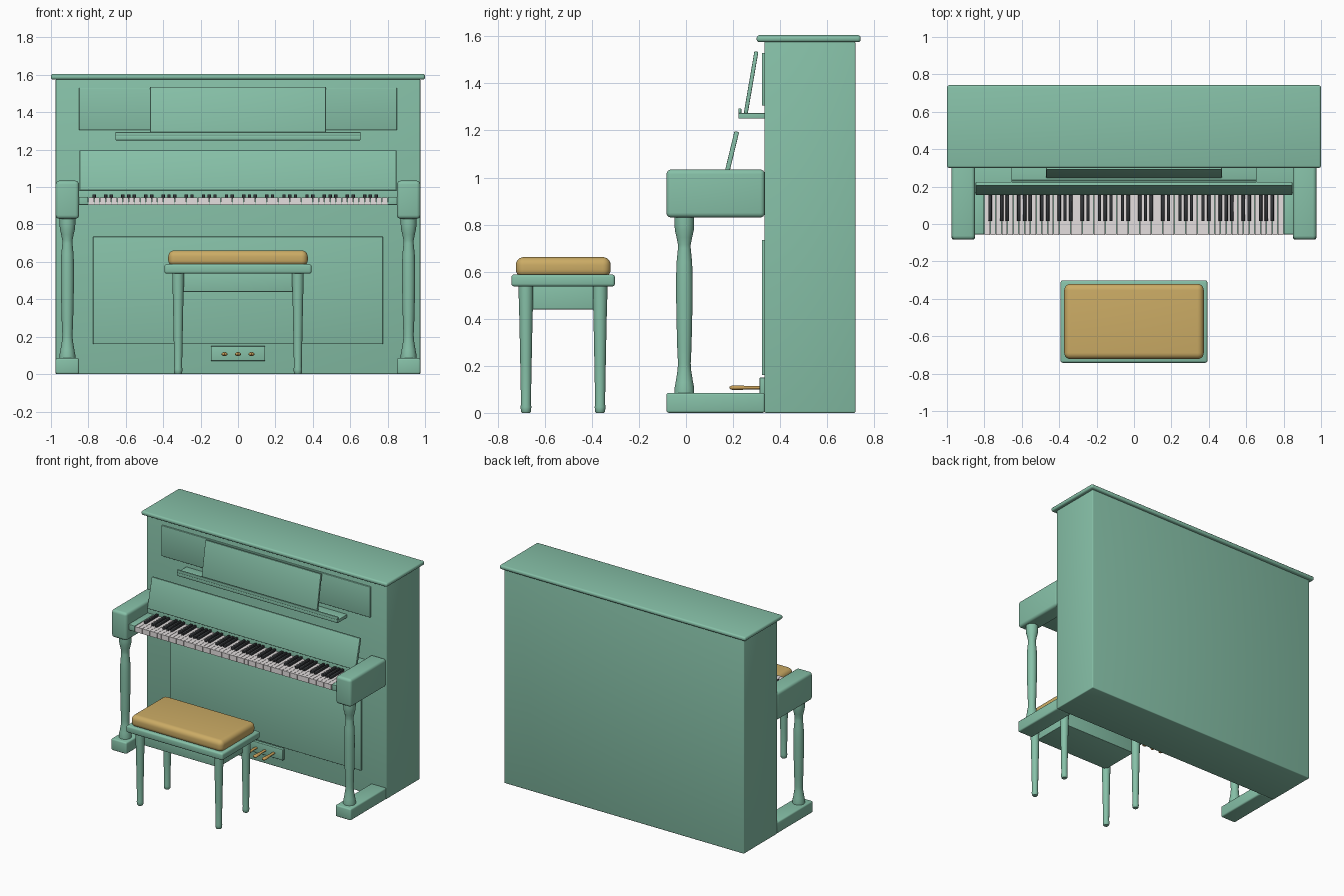
import bpy, bmesh, math
from mathutils import Matrix, Vector

if "Cube" in bpy.data.objects:
    bpy.data.objects.remove(bpy.data.objects["Cube"])


def material(name, rgb):
    m = bpy.data.materials.new(name)
    m.diffuse_color = (*rgb, 1)
    m.use_nodes = True
    m.node_tree.nodes["Principled BSDF"].inputs["Base Color"].default_value = m.diffuse_color
    return m


GREEN = material("soft green paint", (0.24, 0.53, 0.39))
GOLD = material("mustard fabric", (0.60, 0.41, 0.13))
BRASS = material("brass", (0.58, 0.35, 0.10))
IVORY = material("key white", (0.78, 0.74, 0.74))
BLACK = material("key black", (0.03, 0.033, 0.037))


def finish(name, bm, mat, bevel=0, segments=3):
    bmesh.ops.recalc_face_normals(bm, faces=bm.faces)
    mesh = bpy.data.meshes.new(name)
    bm.to_mesh(mesh)
    bm.free()
    mesh.materials.append(mat)
    obj = bpy.data.objects.new(name, mesh)
    bpy.context.collection.objects.link(obj)
    if bevel:
        mod = obj.modifiers.new("rounded edges", 'BEVEL')
        mod.width, mod.segments = bevel, segments
        mod.limit_method = 'ANGLE'
    mesh.shade_smooth()
    mesh.set_sharp_from_angle(angle=math.radians(40 if not bevel else 100))
    return obj


def add_box(bm, x, y, z, tilt=0):
    """Box from (min, max) ranges, leaned back about its centre."""
    c = Vector((sum(x) / 2, sum(y) / 2, sum(z) / 2))
    s = (x[1] - x[0], y[1] - y[0], z[1] - z[0])
    bmesh.ops.create_cube(bm, size=1, matrix=Matrix.Translation(c)
                          @ Matrix.Rotation(-tilt, 4, 'X') @ Matrix.Diagonal((*s, 1)))


def box(name, x, y, z, bevel=0, mat=GREEN, tilt=0, segments=3):
    bm = bmesh.new()
    add_box(bm, x, y, z, tilt)
    return finish(name, bm, mat, bevel, segments)


def lathe(name, profile, matrix, mat=GREEN, steps=28):
    """Spin (radius, height) points round z, then place with the matrix."""
    bm = bmesh.new()
    pts = [(0, profile[0][1])] + profile + [(0, profile[-1][1])]
    vs = [bm.verts.new((r, 0, h)) for r, h in pts]
    es = [bm.edges.new(p) for p in zip(vs, vs[1:])]
    bmesh.ops.spin(bm, geom=vs + es, cent=(0, 0, 0), axis=(0, 0, 1),
                   angle=2 * math.pi, steps=steps)
    bmesh.ops.remove_doubles(bm, verts=bm.verts, dist=1e-5)
    bm.transform(matrix)
    return finish(name, bm, mat)


# Case, lid and raised front panels
box("case", (-.975, .975), (.333, .72), (0, 1.577), .006)
box("lid", (-1, 1), (.30, .742), (1.575, 1.605), .012)
box("upper_panel", (-.85, .85), (.322, .34), (1.305, 1.53), .004)
box("lower_panel", (-.775, .775), (.322, .34), (.16, .735), .004)

# Music shelf, its lip, and the leaning desk
box("music_shelf", (-.655, .655), (.223, .335), (1.25, 1.274), .003)
box("music_shelf_lip", (-.655, .655), (.223, .235), (1.272, 1.294), .003)
box("music_desk", (-.47, .47), (.268, .285), (1.271, 1.537), .004, tilt=.17)

# Key bed, block behind the keys, leaning fallboard
box("key_bed", (-.852, .852), (-.052, .335), (.903, .92), .002)
box("key_back_block", (-.852, .852), (.165, .335), (.915, .982), .002)
box("fallboard", (-.847, .847), (.18, .20), (.978, 1.198), .004, tilt=.237)

# White and black keys
pitch = 1.6 / 52
whites, blacks = bmesh.new(), bmesh.new()
for i in range(52):
    x = -.8 + i * pitch
    add_box(whites, (x + .001, x + pitch - .001), (-.058, .17), (.907, .945))
    if i % 7 in (0, 2, 3, 5, 6) and i < 51:
        add_box(blacks, (x + pitch - .009, x + pitch + .009), (.015, .17), (.94, .961))
finish("white_keys", whites, IVORY)
finish("black_keys", blacks, BLACK, .002, 1)

# Arms, key cheeks, turned legs and feet on both sides
leg_profile = [(.042, .08), (.042, .105), (.037, .13), (.029, .18), (.027, .21),
               (.030, .27), (.033, .38), (.035, .50), (.035, .58), (.033, .64),
               (.027, .70), (.027, .715), (.033, .745), (.040, .775), (.042, .80),
               (.042, .835)]
for side, s in (("left", -1), ("right", 1)):
    def span(a, b):
        return tuple(sorted((s * a, s * b)))
    box(side + "_arm", span(.85, .975), (-.083, .335), (.83, 1.034), .02, segments=4)
    box(side + "_key_cheek", span(.802, .852), (-.055, .17), (.905, .947), .002)
    box(side + "_foot", span(.85, .975), (-.083, .335), (0, .085), .01)
    lathe(side + "_leg", leg_profile, Matrix.Translation((s * .912, -.007, 0)))

# Pedal plate and three pedals
box("pedal_plate", (-.145, .145), (.313, .34), (.07, .15), .004)
pedal_profile = [(.005, 0), (.011, .004), (.015, .014), (.016, .028), (.014, .05),
                 (.011, .08), (.010, .135)]
for name, x in (("left", -.072), ("middle", 0), ("right", .072)):
    place = (Matrix.Translation((x, .185, .107)) @ Matrix.Diagonal((1, 1, .65, 1))
             @ Matrix.Rotation(-math.pi / 2, 4, 'X'))
    lathe(name + "_pedal", pedal_profile, place, BRASS, 16)

# Stool: cushion, seat frame, apron and four tapered legs
box("stool_cushion", (-.373, .373), (-.723, -.32), (.575, .662), .034, GOLD, segments=6)
box("stool_frame", (-.393, .393), (-.742, -.302), (.537, .588), .012)
box("stool_apron", (-.31, .31), (-.67, -.375), (.44, .545), .003)
stool_leg = [(.017, 0), (.021, .005), (.023, .025), (.021, .04), (.024, .20),
             (.028, .40), (.031, .50), (.031, .545)]
for side, x in (("left", -.32), ("right", .32)):
    for end, y in (("front", -.68), ("back", -.365)):
        lathe(f"stool_{end}_{side}_leg", stool_leg, Matrix.Translation((x, y, 0)), steps=20)
